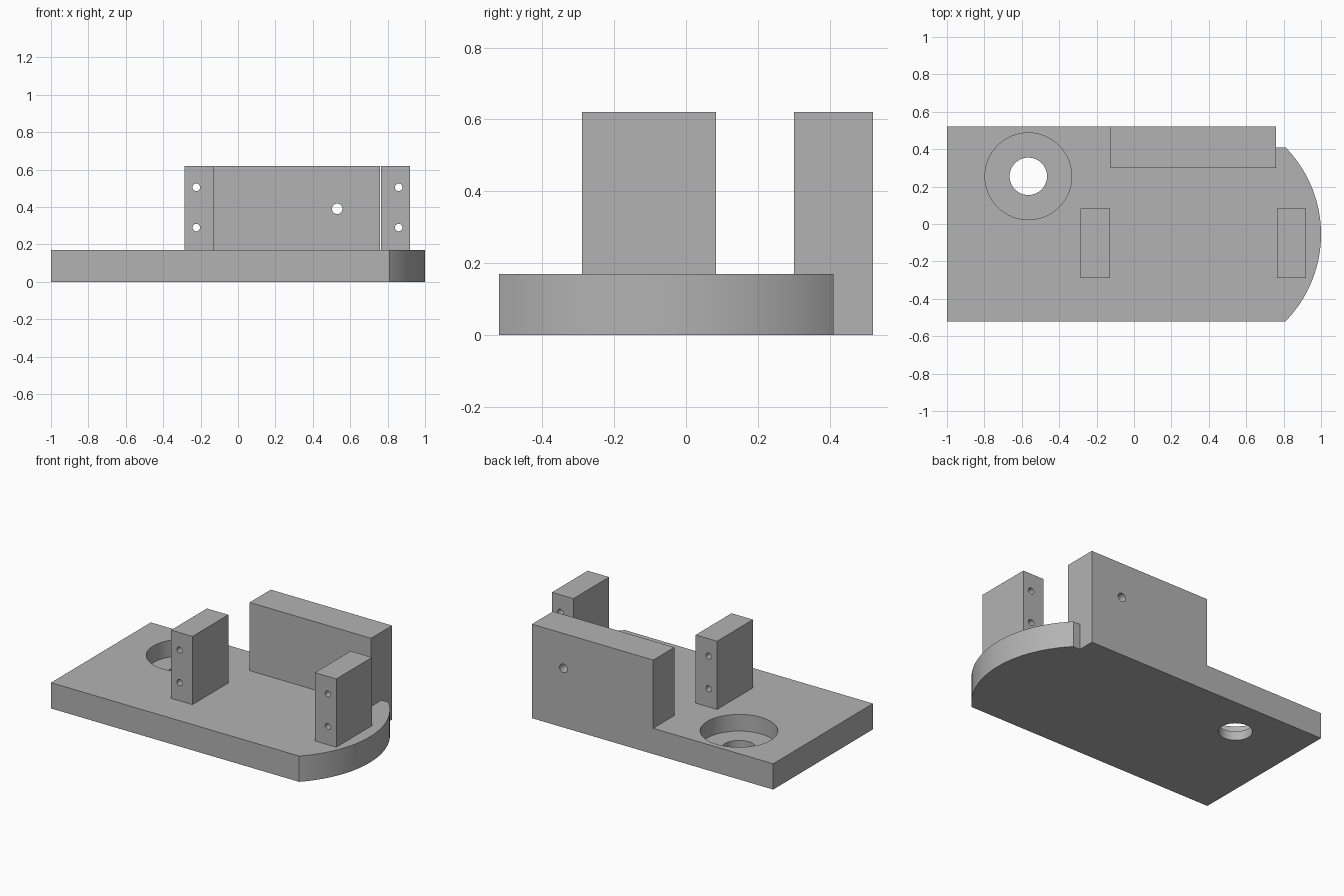
import bpy
import bmesh
from math import asin, cos, sin, pi, radians
from mathutils import Matrix

cube = bpy.data.objects.get("Cube")
if cube:
    bpy.data.objects.remove(cube, do_unlink=True)

grey = bpy.data.materials.new("plain grey")
grey.use_nodes = True
grey.diffuse_color = (0.45, 0.45, 0.45, 1)
grey.node_tree.nodes["Principled BSDF"].inputs["Base Color"].default_value = grey.diffuse_color


def add_object(name, bm):
    mesh = bpy.data.meshes.new(name)
    bmesh.ops.recalc_face_normals(bm, faces=bm.faces)
    bm.to_mesh(mesh)
    bm.free()
    mesh.materials.append(grey)
    obj = bpy.data.objects.new(name, mesh)
    bpy.context.collection.objects.link(obj)
    return obj


def prism(name, outline, bottom, top):
    bm = bmesh.new()
    face = bm.faces.new([bm.verts.new((x, y, bottom)) for x, y in outline])
    side = bmesh.ops.extrude_face_region(bm, geom=[face])["geom"]
    verts = [v for v in side if isinstance(v, bmesh.types.BMVert)]
    bmesh.ops.translate(bm, vec=(0, 0, top - bottom), verts=verts)
    return add_object(name, bm)


def block(name, x0, x1, y0, y1, bottom, top):
    return prism(name, [(x0, y0), (x1, y0), (x1, y1), (x0, y1)], bottom, top)


def cutter(name, radius, depth, centre, along_y=False):
    bm = bmesh.new()
    turn = Matrix.Rotation(pi / 2, 4, "X") if along_y else Matrix()
    bmesh.ops.create_cone(bm, cap_ends=True, segments=64, radius1=radius, radius2=radius,
                          depth=depth, matrix=Matrix.Translation(centre) @ turn)
    obj = add_object(name, bm)
    obj.hide_render = True
    return obj


def combine(target, other, operation):
    """Apply a boolean and remove the used part."""
    mod = target.modifiers.new(operation.title(), "BOOLEAN")
    mod.operation, mod.solver, mod.object = operation, "EXACT", other
    bpy.context.view_layer.objects.active = target
    bpy.ops.object.modifier_apply(modifier=mod.name)
    bpy.data.objects.remove(other, do_unlink=True)


THICK, TOP = 0.17, 0.62
FRONT, BACK = -0.52, 0.52
WALL_END = 0.76

# Base plate: straight back and left, rounded right end, notch beside the wall
radius, mid_x, mid_y = 0.664, 0.336, -0.055
swing = asin((mid_y - FRONT) / radius)
steps = 48
arc = [(mid_x + radius * cos(a), mid_y + radius * sin(a))
       for a in (swing * (2 * i / steps - 1) for i in range(steps + 1))]
outline = [(-1, FRONT)] + arc + [(WALL_END, arc[-1][1]), (WALL_END, BACK), (-1, BACK)]
base = prism("mounting_base", outline, 0, THICK)

# Back wall and the two mounting posts
combine(base, block("back_wall", -0.125, WALL_END, 0.30, BACK, 0.1, TOP), "UNION")
for x in (-0.207, 0.842):
    combine(base, block("post", x - 0.078, x + 0.078, -0.29, 0.083, 0.1, TOP), "UNION")

# Counterbored hole through the base
hole = (-0.565, 0.255)
combine(base, cutter("counterbore", 0.232, 0.4, (*hole, 0.26)), "DIFFERENCE")
combine(base, cutter("through_hole", 0.1, 0.6, (*hole, 0)), "DIFFERENCE")

# Paired screw holes in the posts and one hole in the wall
for x in (-0.223, 0.859):
    for z in (0.29, 0.505):
        combine(base, cutter("screw_hole", 0.02, 0.6, (x, -0.1, z), True), "DIFFERENCE")
combine(base, cutter("wall_hole", 0.028, 0.5, (0.53, 0.41, 0.39), True), "DIFFERENCE")

# Merge leftover flat seams and shade the curves smoothly
bm = bmesh.new()
bm.from_mesh(base.data)
bmesh.ops.dissolve_limit(bm, angle_limit=radians(0.5), verts=bm.verts, edges=bm.edges)
bm.to_mesh(base.data)
bm.free()
bpy.ops.object.select_all(action="DESELECT")
base.select_set(True)
bpy.context.view_layer.objects.active = base
bpy.ops.object.shade_smooth_by_angle(angle=radians(30))
